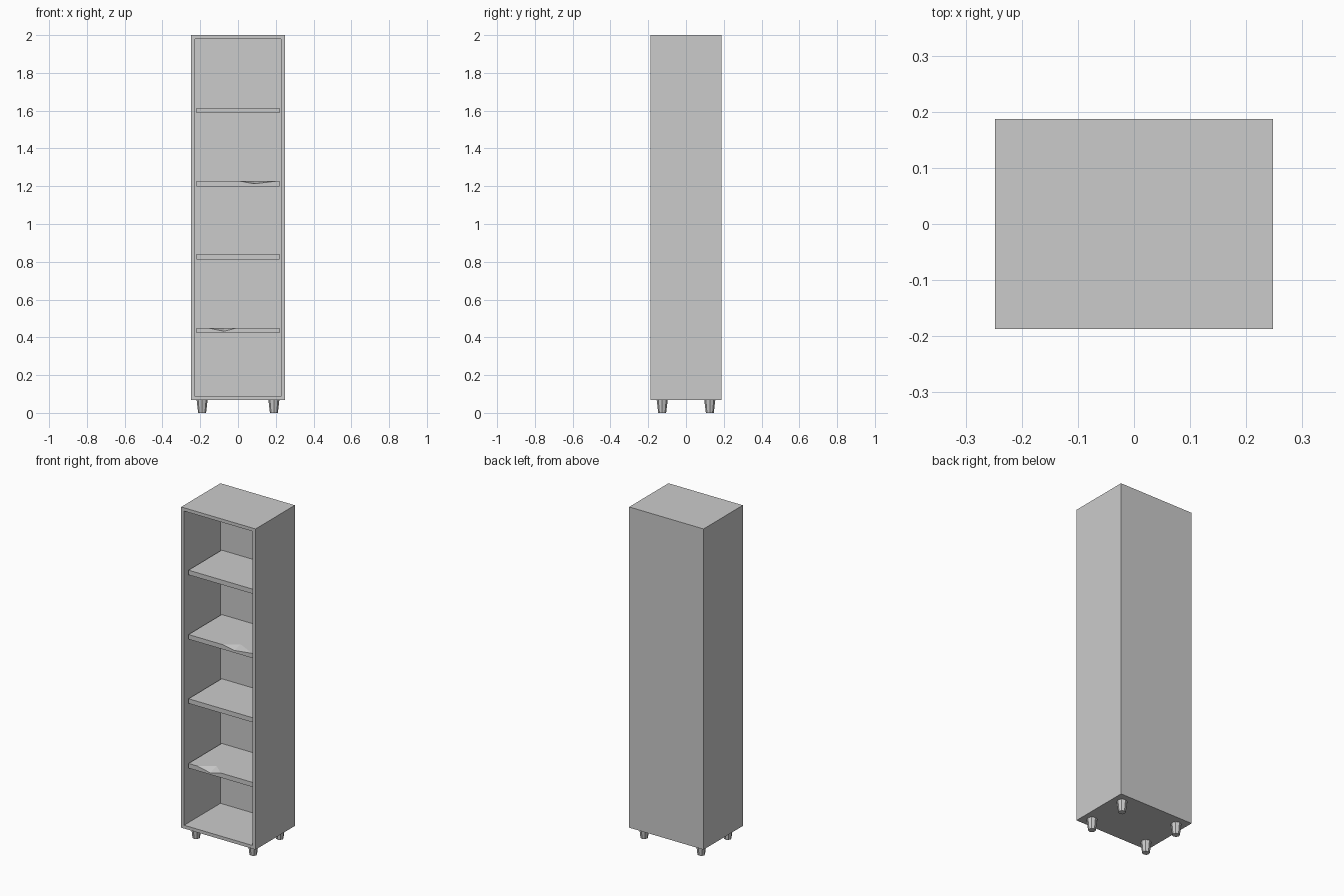
import bpy, bmesh
from mathutils import Matrix, Vector

cube = bpy.data.objects.get("Cube")
if cube:
    bpy.data.objects.remove(cube, do_unlink=True)

GREY = bpy.data.materials.new("plain grey")
GREY.use_nodes = True
GREY.diffuse_color = (0.6, 0.6, 0.6, 1)
GREY.node_tree.nodes["Principled BSDF"].inputs["Base Color"].default_value = (0.6, 0.6, 0.6, 1)

HALF_W, HALF_D = 0.248, 0.187
BASE, TOP, BOARD = 0.067, 2.0, 0.028
INNER = HALF_W - BOARD
FRONT, BACK = -HALF_D + 0.03, HALF_D - BOARD


def finish(name, bm):
    bmesh.ops.recalc_face_normals(bm, faces=bm.faces)
    mesh = bpy.data.meshes.new(name)
    bm.to_mesh(mesh)
    bm.free()
    mesh.materials.append(GREY)
    obj = bpy.data.objects.new(name, mesh)
    bpy.context.collection.objects.link(obj)
    return obj


def add_box(bm, low, high):
    low, high = Vector(low), Vector(high)
    place = Matrix.Translation((low + high) / 2) @ Matrix.Diagonal((high - low).to_4d())
    return bmesh.ops.create_cube(bm, size=1, matrix=place)


# Case: a box whose front is inset and pushed back to the rear panel
bm = bmesh.new()
add_box(bm, (-HALF_W, -HALF_D, BASE), (HALF_W, HALF_D, TOP))
bm.normal_update()
front = min(bm.faces, key=lambda f: f.calc_center_median().y)
bmesh.ops.inset_region(bm, faces=[front], thickness=BOARD)
pushed = bmesh.ops.extrude_discrete_faces(bm, faces=[front])["faces"][0]
bmesh.ops.translate(bm, verts=pushed.verts, vec=(0, BACK + HALF_D, 0))
finish("case", bm)


def shelf(name, top, chip=None):
    bm = bmesh.new()
    low = top - BOARD
    if chip is None:
        add_box(bm, (-INNER, FRONT, low), (INNER, BACK, top))
        return finish(name, bm)
    # Shelf with a shallow chipped dip in its upper front edge
    start, middle, end, drop = chip

    def v(x, y, z):
        return bm.verts.new((x, y, z))

    fl, fr, br, bl = [v(x, y, top) for x, y in
                      ((-INNER, FRONT), (INNER, FRONT), (INNER, BACK), (-INNER, BACK))]
    ufl, ufr, ubr, ubl = [v(p.co.x, p.co.y, low) for p in (fl, fr, br, bl)]
    a, b = v(start, FRONT, top), v(end, FRONT, top)
    dip, rear = v(middle, FRONT, top - drop), v(middle, FRONT + 0.06, top)
    for loop in ((fl, a, rear, b, fr, br, bl), (ufl, ufr, fr, b, dip, a, fl),
                 (a, dip, rear), (dip, b, rear), (ufl, ubl, ubr, ufr),
                 (ufr, ubr, br, fr), (ubr, ubl, bl, br), (ubl, ufl, fl, bl)):
        bm.faces.new(loop)
    return finish(name, bm)


# Four evenly spaced shelves, two of them chipped
shelf("shelf_1", 0.45, (-0.16, -0.075, -0.005, 0.018))
shelf("shelf_2", 0.84)
shelf("shelf_3", 1.227, (0.01, 0.085, 0.205, 0.014))
shelf("shelf_4", 1.615)

# Tapered faceted feet
for side, x in (("right", -0.19), ("left", 0.19)):
    for end, y in (("front", -0.126), ("back", 0.126)):
        bm = bmesh.new()
        bmesh.ops.create_cone(bm, cap_ends=True, segments=8, radius1=0.021, radius2=0.029,
                              depth=BASE, matrix=Matrix.Translation((x, y, BASE / 2)))
        finish(f"{end}_{side}_foot", bm)
